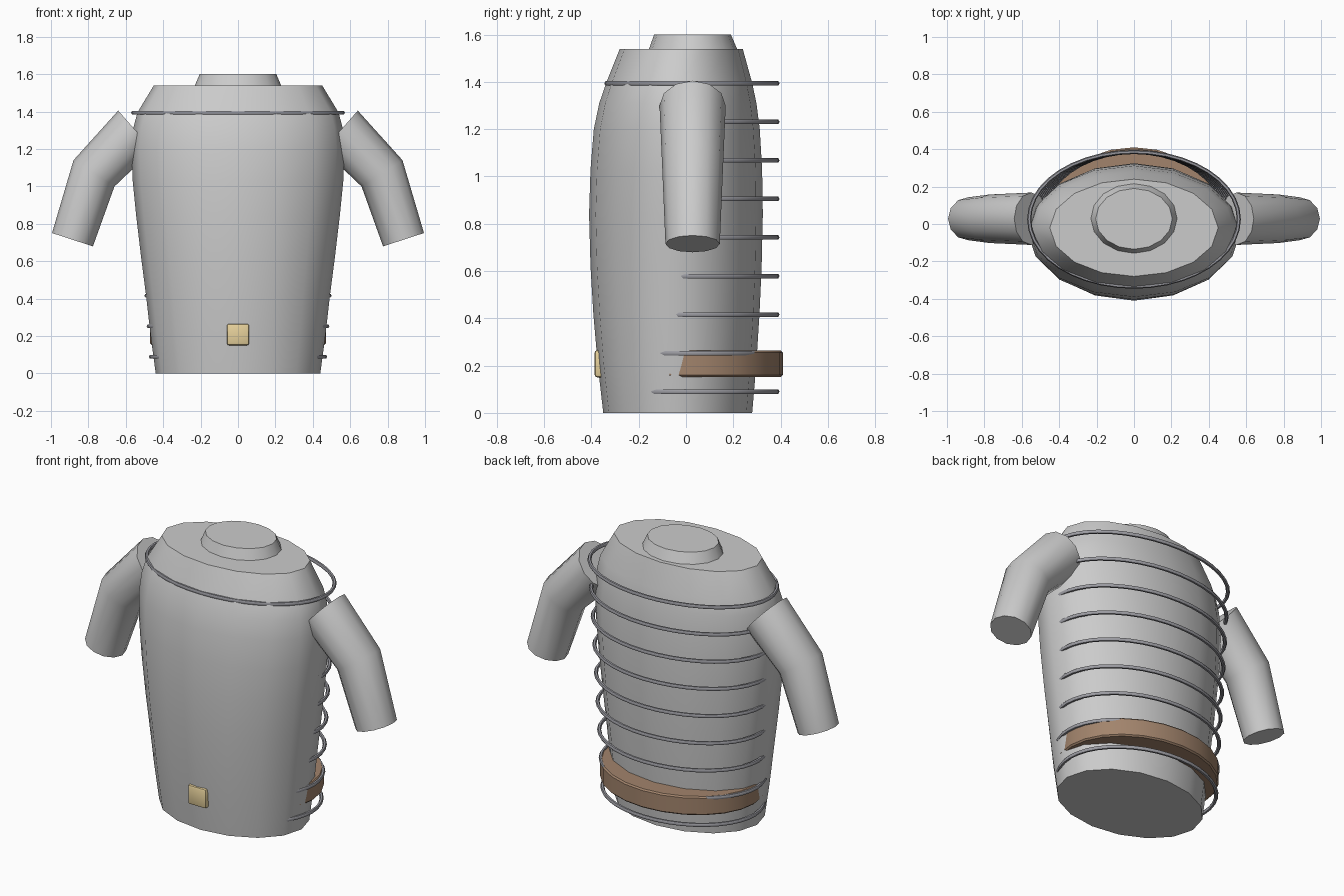
import bpy, bmesh
from math import sin, cos, pi, radians
from mathutils import Vector

if "Cube" in bpy.data.objects:
    bpy.data.objects.remove(bpy.data.objects["Cube"])


def finish(name, bm, color=None, angle=40):
    bmesh.ops.recalc_face_normals(bm, faces=bm.faces)
    me = bpy.data.meshes.new(name)
    bm.to_mesh(me)
    bm.free()
    ob = bpy.data.objects.new(name, me)
    bpy.context.collection.objects.link(ob)
    if color:
        mat = bpy.data.materials.new(name + "_mat")
        mat.diffuse_color = (*color, 1)
        mat.use_nodes = True
        mat.node_tree.nodes["Principled BSDF"].inputs["Base Color"].default_value = mat.diffuse_color
        me.materials.append(mat)
    bpy.ops.object.select_all(action='DESELECT')
    bpy.context.view_layer.objects.active = ob
    ob.select_set(True)
    bpy.ops.object.shade_smooth_by_angle(angle=radians(angle))
    return ob


def loft(name, sections, loop=False, color=None, angle=40):
    """Skin closed sections; cap the ends, or join last to first."""
    bm = bmesh.new()
    rows = [[bm.verts.new(p) for p in s] for s in sections]
    n = len(rows[0])
    pairs = list(zip(rows, rows[1:])) + ([(rows[-1], rows[0])] if loop else [])
    for a, b in pairs:
        for i in range(n):
            j = (i + 1) % n
            bm.faces.new((a[i], a[j], b[j], b[i]))
    if not loop:
        bm.faces.new(rows[0])
        bm.faces.new(rows[-1])
    return finish(name, bm, color, angle)


def ellipse(rx, y0, y1, z, n=16):
    cy, ry = (y0 + y1) / 2, (y1 - y0) / 2
    return [(rx * cos(2 * pi * i / n), cy + ry * sin(2 * pi * i / n), z) for i in range(n)]


# Torso: half width, front y, back y, height
torso = [(.44, -.35, .28, 0), (.467, -.373, .297, .2), (.492, -.392, .311, .42),
         (.518, -.404, .32, .62), (.544, -.41, .325, .84), (.563, -.404, .322, 1.03),
         (.57, -.39, .312, 1.2), (.56, -.367, .298, 1.31), (.538, -.338, .28, 1.395),
         (.45, -.28, .24, 1.54)]
loft("torso", [ellipse(*s) for s in torso])

# Collar
loft("collar", [ellipse(.235, -.16, .22, 1.53), ellipse(.205, -.135, .19, 1.6)])

# Sleeves: centre x, z, radius, axis direction across the arm in the xz plane
sleeve = [(.548, 1.30, .14, (.66, .75)), (.77, 1.07, .13, (.84, .54)),
          (.885, .715, .115, (.95, .31))]
for side, label in ((1, "right"), (-1, "left")):
    secs = []
    for cx, cz, r, d in sleeve:
        u = Vector((d[0], 0, d[1])).normalized()
        ring = []
        for i in range(12):
            a = 2 * pi * i / 12
            p = Vector((cx, .028, cz)) + u * r * cos(a) + Vector((0, r * sin(a), 0))
            ring.append((side * p.x, p.y, p.z))
        secs.append(ring)
    loft(label + "_sleeve", secs, angle=50)

# Hoops around the body
for k in range(9):
    rx, ry, z, t = .466 + .0118 * k, .36, .09 + .163 * k, .011
    secs = []
    for i in range(40):
        c, s = cos(2 * pi * i / 40), sin(2 * pi * i / 40)
        secs.append([((rx + t * cos(b)) * c, .025 + (ry + t * cos(b)) * s, z + t * sin(b))
                     for b in (2 * pi * j / 6 for j in range(6))])
    loft(f"hoop_{k + 1}", secs, loop=True, color=(.33, .33, .36), angle=60)

# Belt with chamfered rims
belt = [(.462, -.342, .402, .152), (.47, -.35, .41, .16),
        (.47, -.35, .41, .255), (.462, -.342, .402, .263)]
loft("belt", [ellipse(*s, n=24) for s in belt], color=(.36, .23, .15))

# Buckle
bm = bmesh.new()
bmesh.ops.create_cube(bm, size=1)
for v in bm.verts:
    v.co = Vector((v.co.x * .12, v.co.y * .05 - .362, v.co.z * .115 + .208))
bmesh.ops.bevel(bm, geom=bm.edges[:], offset=.012, segments=2, profile=.5, affect='EDGES')
finish("buckle", bm, (.8, .64, .33))
